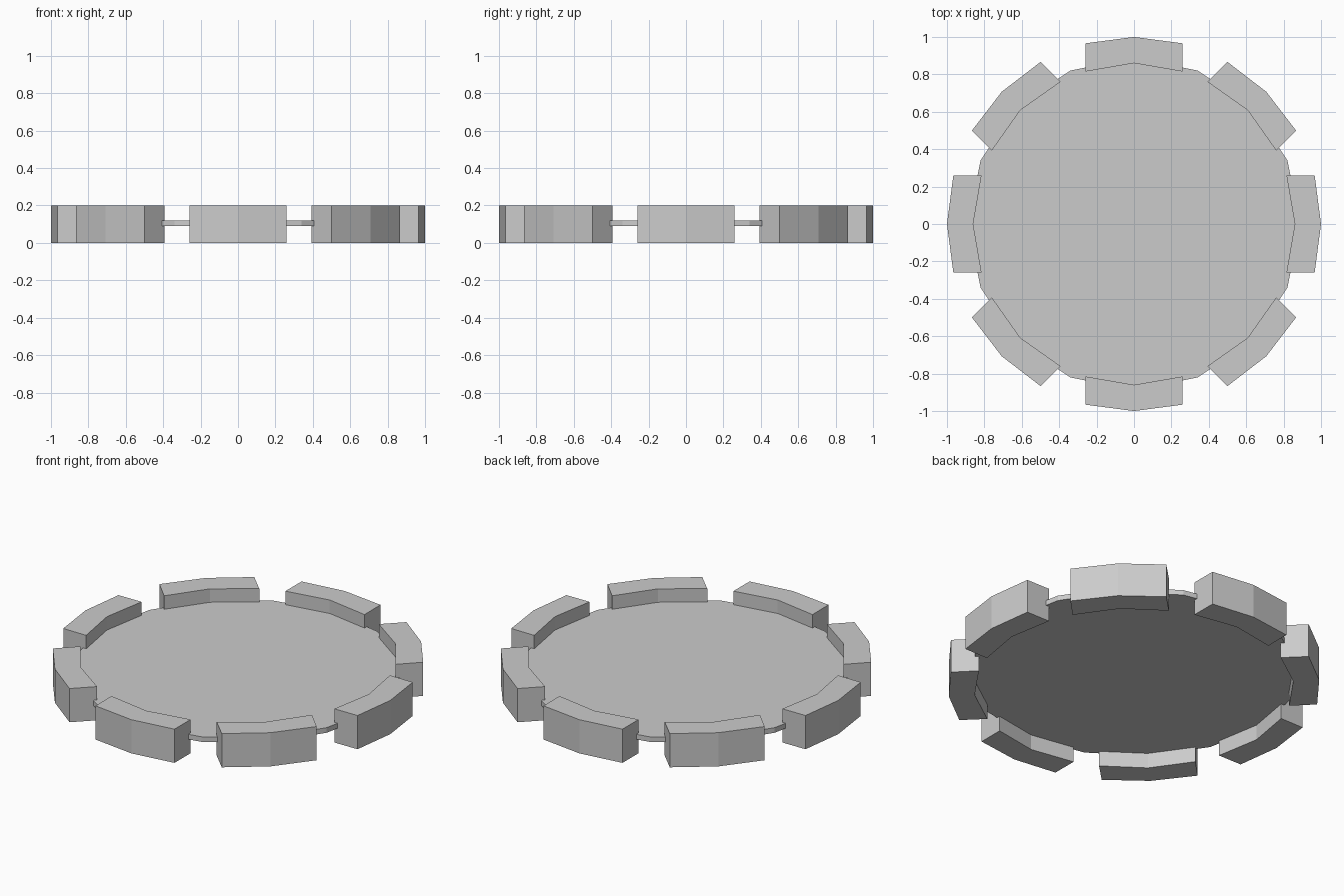
import bpy
from math import sin, cos, pi

if "Cube" in bpy.data.objects:
    bpy.data.objects.remove(bpy.data.objects["Cube"])


def prism(name, outline, z0, z1):
    """Extrude a flat counter-clockwise outline from z0 to z1."""
    n = len(outline)
    verts = [(x, y, z) for z in (z0, z1) for x, y in outline]
    faces = [tuple(reversed(range(n))), tuple(range(n, 2 * n))]
    faces += [(i, (i + 1) % n, n + (i + 1) % n, n + i) for i in range(n)]
    mesh = bpy.data.meshes.new(name)
    mesh.from_pydata(verts, [], faces)
    obj = bpy.data.objects.new(name, mesh)
    bpy.context.collection.objects.link(obj)
    return obj


# Thin floor disc
SIDES, RADIUS = 16, 0.888
disc = [(RADIUS * cos(2 * pi * i / SIDES), RADIUS * sin(2 * pi * i / SIDES))
        for i in range(SIDES)]
prism("floor_disc", disc, 0.09, 0.12)

# Eight bent rim blocks around the disc
block = [(0.815, -0.26), (0.966, -0.259), (1.0, 0.0),
         (0.966, 0.259), (0.815, 0.26), (0.86, 0.0)]
for k in range(8):
    rim = prism(f"rim_block_{k + 1}", block, 0.0, 0.2)
    rim.rotation_euler.z = k * pi / 4
